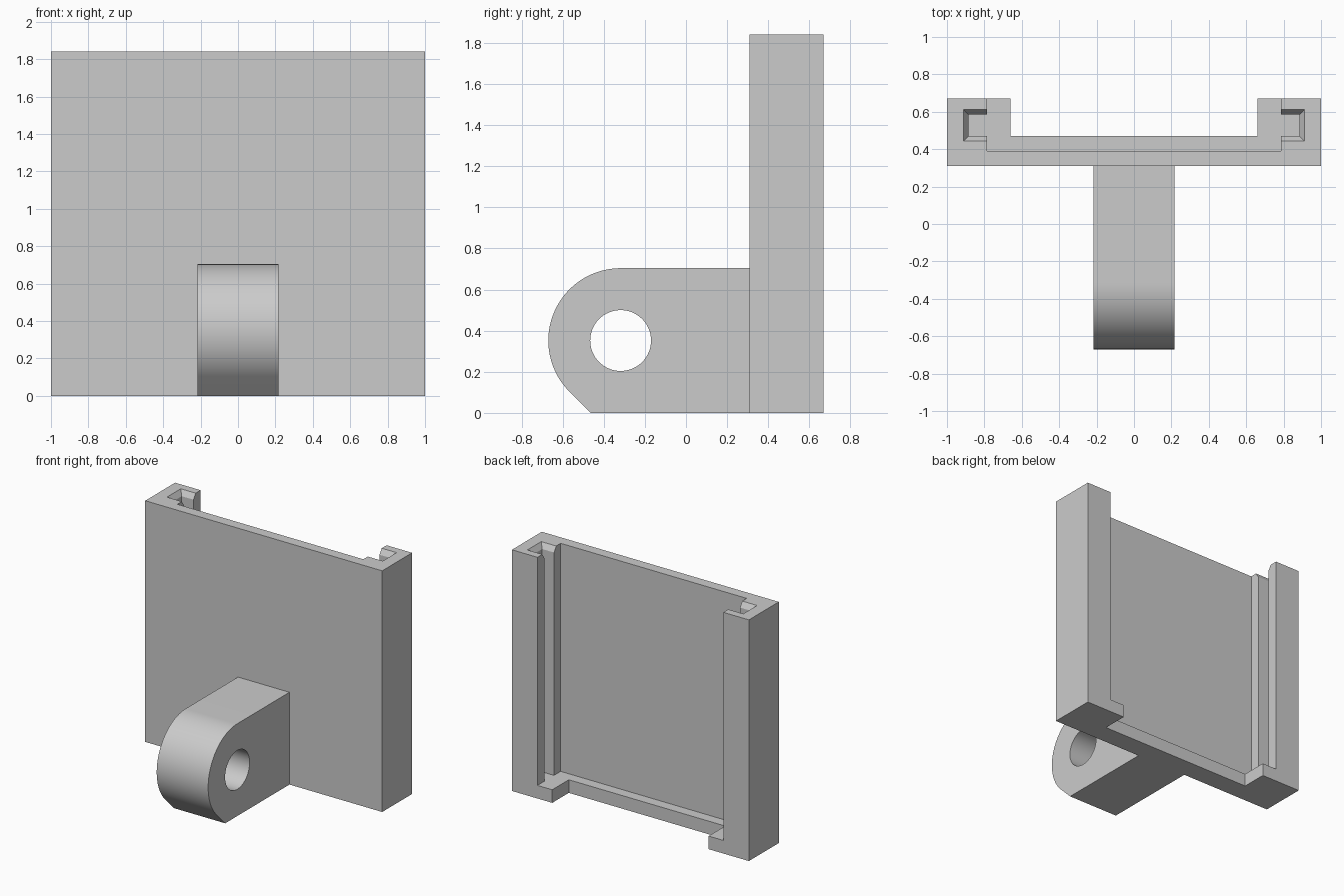
import bpy, bmesh, math

if "Cube" in bpy.data.objects:
    bpy.data.objects.remove(bpy.data.objects["Cube"], do_unlink=True)

grey = bpy.data.materials.new("light grey")
grey.use_nodes = True
colour = (0.6, 0.6, 0.6, 1)
grey.diffuse_color = colour
grey.node_tree.nodes["Principled BSDF"].inputs["Base Color"].default_value = colour


def loft(name, rings):
    """Closed solid through a stack of matching 3D outlines."""
    bm = bmesh.new()
    loops = [[bm.verts.new(p) for p in ring] for ring in rings]
    for low, high in zip(loops, loops[1:]):
        for i in range(len(low)):
            j = (i + 1) % len(low)
            bm.faces.new((low[i], low[j], high[j], high[i]))
    bm.faces.new(loops[0])
    bm.faces.new(loops[-1])
    bmesh.ops.recalc_face_normals(bm, faces=bm.faces)
    mesh = bpy.data.meshes.new(name)
    bm.to_mesh(mesh)
    bm.free()
    mesh.materials.append(grey)
    obj = bpy.data.objects.new(name, mesh)
    bpy.context.collection.objects.link(obj)
    return obj


def box(name, x, y0, y1, z0, z1):
    outline = [(-x, y0), (x, y0), (x, y1), (-x, y1)]
    return loft(name, [[(a, b, z) for a, b in outline] for z in (z0, z1)])


def cut(obj, cutter):
    cutter.hide_render = True
    mod = obj.modifiers.new("cut", "BOOLEAN")
    mod.operation, mod.solver, mod.object = "DIFFERENCE", "EXACT", cutter
    bpy.context.view_layer.objects.active = obj
    bpy.ops.object.modifier_apply(modifier=mod.name)
    bpy.data.objects.remove(cutter, do_unlink=True)


def cavity_ring(z, flare):
    """Pocket outline with a groove on each side, widened by the flare."""
    half = [(0.785, 0.39), (0.785, 0.47 - flare), (0.885 + flare, 0.47 - flare),
            (0.885 + flare, 0.585 + flare), (0.785, 0.585 + flare), (0.785, 0.8)]
    outline = half + [(-x, y) for x, y in reversed(half)]
    return [(x, y, z) for x, y in outline]


# Holder: slab with a grooved pocket, flared groove mouths and an open sill
holder = box("slide_holder", 1, 0.31, 0.67, 0, 1.84)
cut(holder, loft("pocket_cutter", [cavity_ring(0.1, 0), cavity_ring(1.8, 0),
                                   cavity_ring(1.84, 0.026), cavity_ring(1.88, 0.052)]))
cut(holder, box("sill_cutter", 0.66, 0.47, 0.9, -0.1, 1.95))

# Mounting lug: rounded nose, sloped underside and a cross hole
R, CY, W = 0.352, -0.318, 0.217


def arc(radius, start, end, steps):
    angles = [math.radians(start + (end - start) * i / steps) for i in range(steps + 1)]
    return [(CY + radius * math.cos(a), R + radius * math.sin(a)) for a in angles]


side = [(0.31, 0), (0.31, 2 * R)] + arc(R, 90, 225, 48) + [(CY - R * (math.sqrt(2) - 1), 0)]
lug = loft("mounting_lug", [[(x, y, z) for y, z in side] for x in (-W, W)])
hole = arc(0.148, 0, 360, 64)[:-1]
cut(lug, loft("hole_cutter", [[(x, y, z) for y, z in hole] for x in (-0.5, 0.5)]))

bpy.ops.object.select_all(action="DESELECT")
lug.select_set(True)
bpy.context.view_layer.objects.active = lug
bpy.ops.object.shade_smooth_by_angle(angle=math.radians(30))
